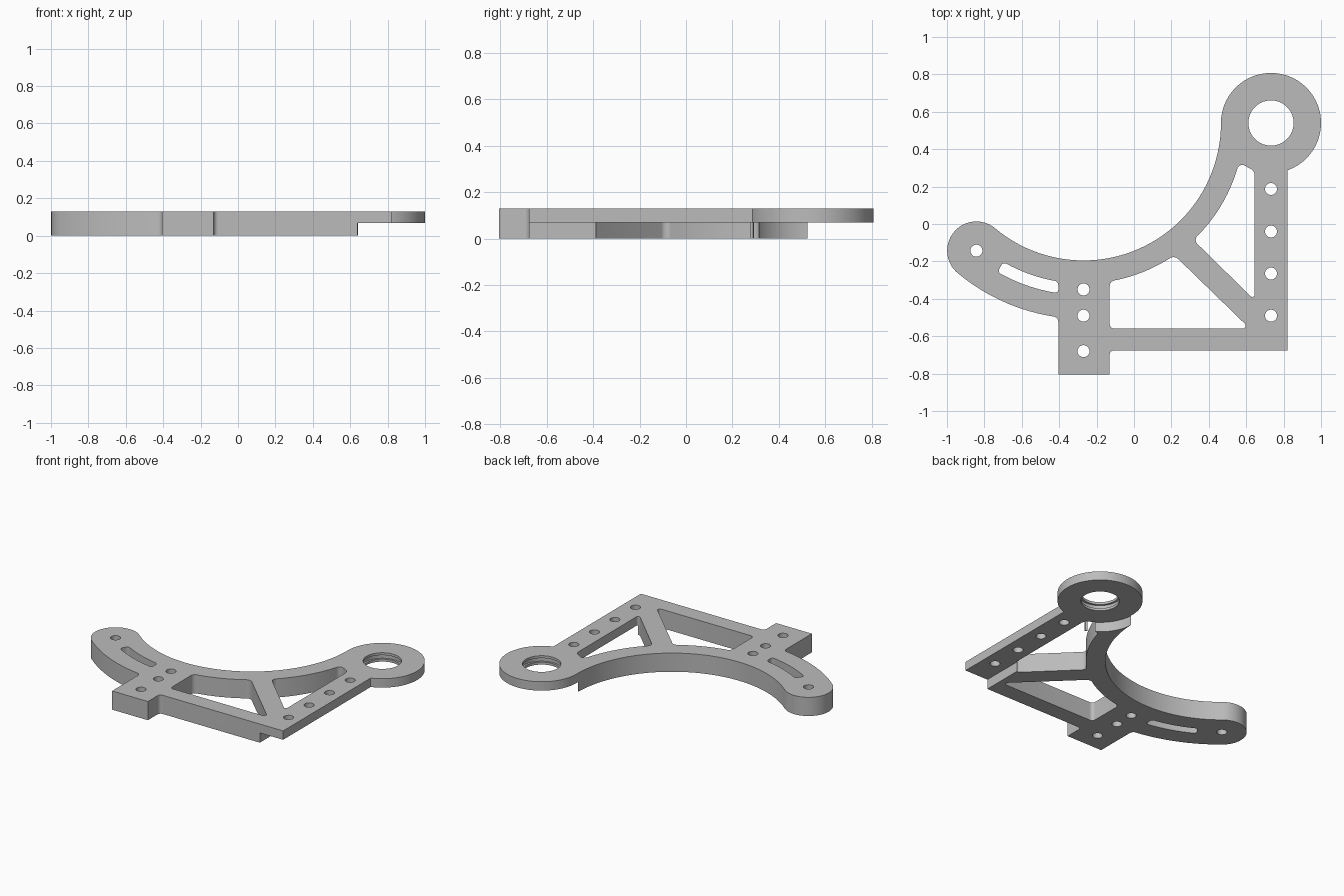
import bpy, bmesh, math
from mathutils import Vector

if "Cube" in bpy.data.objects:
    bpy.data.objects.remove(bpy.data.objects["Cube"])

HEIGHT, STEP = 0.13, 0.068
HUB = Vector((-0.27, 0.54))      # centre of the large concave arc
RING = Vector((0.7325, 0.54))    # centre of the ring
RING_R, ARC_R, WEB_R, ARM_R = 0.2675, 0.735, 0.858, 1.047


def arc(centre, radius, start, end):
    """Points along an arc, angles in degrees."""
    n = max(2, round(abs(end - start) / 3))
    angles = [math.radians(start + (end - start) * i / n) for i in range(n + 1)]
    return [centre + radius * Vector((math.cos(a), math.sin(a))) for a in angles]


def circle(x, y, radius):
    return arc(Vector((x, y)), radius, 0, 360)[:-1]


def line(*points):
    return [Vector(p) for p in points]


def trim(points, length):
    """Shorten a polyline at its start."""
    while len(points) > 2 and (points[1] - points[0]).length <= length:
        length -= (points[1] - points[0]).length
        points = points[1:]
    return [points[0] + (points[1] - points[0]).normalized() * length] + points[1:]


def outline(*edges):
    """Join (polyline, rounding at its end) pairs into one closed loop."""
    lines = [list(points) for points, _ in edges]
    corners = [points[-1].copy() for points in lines]
    count = len(lines)
    for i, (_, t) in enumerate(edges):
        if t:
            j = (i + 1) % count
            lines[i] = trim(lines[i][::-1], t)[::-1]
            lines[j] = trim(lines[j], t)
    loop = []
    for i, (_, t) in enumerate(edges):
        if not t:
            loop += lines[i][:-1]
            continue
        loop += lines[i]
        a, b, c = lines[i][-1], lines[(i + 1) % count][0], corners[i]
        w = (b - a).length / ((c - a).length + (c - b).length)
        for k in range(1, 8):
            s = k / 8
            p, q, r = (1 - s) ** 2, 2 * w * s * (1 - s), s * s
            loop.append((a * p + c * q + b * r) / (p + q + r))
    return loop


def prism(name, loop, bottom, top):
    bm = bmesh.new()
    face = bm.faces.new([bm.verts.new((p.x, p.y, bottom)) for p in loop])
    grown = bmesh.ops.extrude_face_region(bm, geom=[face])["geom"]
    verts = [v for v in grown if isinstance(v, bmesh.types.BMVert)]
    bmesh.ops.translate(bm, verts=verts, vec=(0, 0, top - bottom))
    bmesh.ops.recalc_face_normals(bm, faces=bm.faces)
    mesh = bpy.data.meshes.new(name)
    bm.to_mesh(mesh)
    bm.free()
    obj = bpy.data.objects.new(name, mesh)
    bpy.context.collection.objects.link(obj)
    return obj


def cut(target, loop, bottom=-0.1, top=HEIGHT + 0.1):
    """Subtract a prism and discard the cutter."""
    cutter = prism("cutter", loop, bottom, top)
    cutter.hide_render = True
    mod = target.modifiers.new("cut", "BOOLEAN")
    mod.operation, mod.solver, mod.object = "DIFFERENCE", "EXACT", cutter
    bpy.context.view_layer.update()
    graph = bpy.context.evaluated_depsgraph_get()
    mesh = bpy.data.meshes.new_from_object(target.evaluated_get(graph))
    target.modifiers.clear()
    target.data = mesh
    bpy.data.objects.remove(cutter)


# Bracket body: curved arm, foot, straight bar and ring
tip = HUB + (ARC_R + ARM_R) / 2 * Vector((math.cos(math.radians(-130)), math.sin(math.radians(-130))))
arm_edge = arc(HUB, ARM_R, -130, -97.4)
body = prism("bracket_plate", outline(
    (arm_edge, 0.025),
    (line(arm_edge[-1], (-0.405, -0.805)), 0),
    (line((-0.405, -0.805), (-0.13, -0.805)), 0),
    (line((-0.13, -0.805), (-0.13, -0.675)), 0.025),
    (line((-0.13, -0.675), (0.82, -0.675)), 0),
    (line((0.82, -0.675), (0.82, 0.287)), 0),
    (arc(RING, RING_R, -70.9, 180), 0),
    (arc(HUB, ARC_R, 0, -130), 0),
    (arc(tip, (ARM_R - ARC_R) / 2, 50, 230), 0)), 0, HEIGHT)

# Recess under the ring and the side bar
cut(body, arc(RING, RING_R + 0.001, 95, 250)
    + line((0.64, -1), (1.2, -1), (1.2, 1), (0.71, 1)), -0.1, STEP)

# Large window between foot and brace
web = arc(HUB, WEB_R, -55.5, -80.6)
cut(body, outline(
    (line((-0.13, -0.56), (0.62, -0.56)), 0.04),
    (line((0.62, -0.56), web[0]), 0.03),
    (web, 0.025),
    (line(web[-1], (-0.13, -0.56)), 0.025)))

# Tall window between brace and side bar
web = arc(HUB, WEB_R, -14.2, -46.8)
top_edge = arc(RING, RING_R, -109, -128.9)
cut(body, outline(
    (line((0.645, -0.407), top_edge[0]), 0.03),
    (top_edge, 0.035),
    (web, 0.03),
    (line(web[-1], (0.645, -0.407)), 0.03)))

# Curved slot in the arm
low, high = arc(HUB, 0.92, -120, -98.4), arc(HUB, WEB_R, -99.05, -120)
cut(body, outline(
    (low, 0.02), (line(low[-1], high[0]), 0.02),
    (high, 0.02), (line(high[-1], low[0]), 0.02)))

# Screw holes
holes = [(tip.x, tip.y)]
holes += [(-0.27, y) for y in (-0.35, -0.49, -0.68)]
holes += [(0.7325, y) for y in (0.187, -0.04, -0.265, -0.49)]
for x, y in holes:
    cut(body, circle(x, y, 0.032))

# Ring bore with an inner groove
cut(body, circle(RING.x, RING.y, 0.121))
cut(body, circle(RING.x, RING.y, 0.135), 0.085, 0.113)

# Grey material and shading
grey = bpy.data.materials.new("plain grey")
grey.use_nodes = True
colour = (0.5, 0.5, 0.5, 1)
grey.diffuse_color = colour
grey.node_tree.nodes["Principled BSDF"].inputs["Base Color"].default_value = colour
body.data.materials.clear()
body.data.materials.append(grey)
bpy.ops.object.select_all(action="DESELECT")
body.select_set(True)
bpy.context.view_layer.objects.active = body
bpy.ops.object.shade_smooth_by_angle(angle=math.radians(25))
